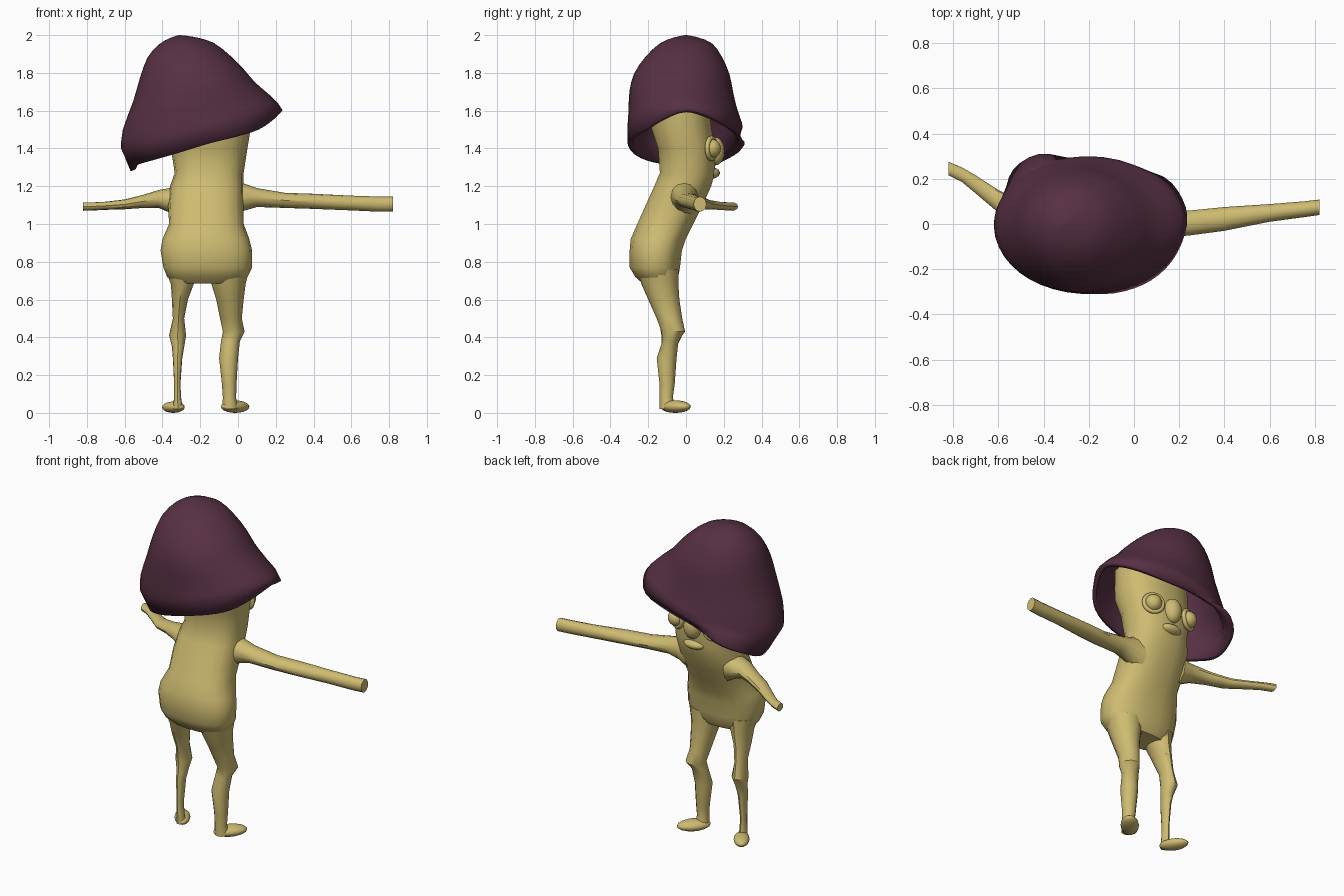
import bpy, bmesh, math

TAU = 2 * math.pi


def material(name, rgb):
    m = bpy.data.materials.new(name)
    m.diffuse_color = (*rgb, 1)
    return m


TAN = material("tan flesh", (0.62, 0.50, 0.165))
PLUM = material("plum cap", (0.095, 0.030, 0.058))


def finish(ob, mat, angle=35):
    ob.data.materials.append(mat)
    bpy.ops.object.select_all(action='DESELECT')
    ob.select_set(True)
    bpy.context.view_layer.objects.active = ob
    bpy.ops.object.shade_smooth_by_angle(angle=math.radians(angle))
    return ob


def loft(name, rings, mat, cap_start=True, cap_end=True, angle=35):
    """Skin a list of closed rings of equal length."""
    bm = bmesh.new()
    vs = [[bm.verts.new(p) for p in r] for r in rings]
    n = len(vs[0])
    for a, b in zip(vs, vs[1:]):
        for i in range(n):
            j = (i + 1) % n
            bm.faces.new((a[i], a[j], b[j], b[i]))
    if cap_start:
        bm.faces.new(vs[0][::-1])
    if cap_end:
        bm.faces.new(vs[-1])
    bmesh.ops.recalc_face_normals(bm, faces=bm.faces)
    me = bpy.data.meshes.new(name)
    bm.to_mesh(me)
    bm.free()
    ob = bpy.data.objects.new(name, me)
    bpy.context.collection.objects.link(ob)
    return finish(ob, mat, angle)


def oval(a0, a1, b0, b1, n, power=1.0):
    """Oval filling the box a0..a1 by b0..b1; power below 1 is boxier."""
    pts = []
    for i in range(n):
        c, s = math.cos(TAU * i / n), math.sin(TAU * i / n)
        c, s = [math.copysign(abs(v) ** power, v) for v in (c, s)]
        pts.append(((a0 + a1) / 2 + c * (a1 - a0) / 2, (b0 + b1) / 2 + s * (b1 - b0) / 2))
    return pts


def upright(name, rows, n, power=1.0):
    """Rows of z, x0, x1, y0, y1."""
    return loft(name, [[(x, y, z) for x, y in oval(x0, x1, y0, y1, n, power)]
                       for z, x0, x1, y0, y1 in rows], TAN)


def sideways(name, rows, n):
    """Rows of x, y0, y1, z0, z1."""
    return loft(name, [[(x, y, z) for y, z in oval(y0, y1, z0, z1, n)]
                       for x, y0, y1, z0, z1 in rows], TAN)


def spline(pts, steps, closed):
    """Catmull-Rom points through the given tuples."""
    n, out = len(pts), []
    get = (lambda i: pts[i % n]) if closed else (lambda i: pts[max(0, min(n - 1, i))])
    for i in range(n if closed else n - 1):
        quad = [get(i + k) for k in (-1, 0, 1, 2)]
        for s in range(steps):
            t = s / steps
            out.append(tuple(0.5 * (2 * b + (c - a) * t + (2 * a - 5 * b + 4 * c - d) * t * t
                                    + (3 * b - a - 3 * c + d) * t ** 3)
                             for a, b, c, d in zip(*quad)))
    if not closed:
        out.append(pts[-1])
    return out


def ball(name, loc, scale, rot=(0, 0, 0)):
    bpy.ops.mesh.primitive_uv_sphere_add(segments=16, ring_count=10, location=loc, rotation=rot)
    ob = bpy.context.object
    ob.name, ob.scale = name, scale
    return finish(ob, TAN, 50)


# Body: leaning stalk with round hips, head end hidden in the cap
upright("body", [
    (0.685, -0.33, 0.01, -0.23, -0.06), (0.72, -0.375, 0.05, -0.27, -0.04),
    (0.77, -0.395, 0.075, -0.30, -0.03), (0.86, -0.41, 0.075, -0.30, -0.02),
    (0.92, -0.40, 0.06, -0.295, 0.0), (1.00, -0.365, 0.03, -0.26, 0.04),
    (1.10, -0.37, 0.03, -0.215, 0.09), (1.20, -0.36, 0.03, -0.17, 0.135),
    (1.27, -0.335, 0.03, -0.14, 0.155), (1.40, -0.355, 0.05, -0.15, 0.155),
    (1.52, -0.37, 0.07, -0.19, 0.135), (1.68, -0.37, 0.07, -0.19, 0.12)], 18, 0.85)

# Legs
upright("right_leg", [
    (0.76, -0.16, 0.06, -0.26, -0.04), (0.68, -0.14, 0.04, -0.235, -0.04),
    (0.60, -0.115, 0.03, -0.20, -0.035), (0.50, -0.095, 0.02, -0.155, -0.02),
    (0.43, -0.08, 0.035, -0.13, -0.005), (0.38, -0.09, 0.01, -0.125, -0.04),
    (0.29, -0.10, 0.0, -0.155, -0.05), (0.15, -0.085, -0.008, -0.14, -0.06),
    (0.08, -0.08, -0.01, -0.14, -0.07), (0.02, -0.085, 0.0, -0.14, -0.05)], 12)
upright("left_leg", [
    (0.76, -0.385, -0.20, -0.25, -0.05), (0.68, -0.355, -0.235, -0.22, -0.05),
    (0.60, -0.35, -0.265, -0.19, -0.05), (0.50, -0.345, -0.285, -0.145, -0.04),
    (0.41, -0.365, -0.275, -0.13, -0.02), (0.35, -0.35, -0.285, -0.13, -0.05),
    (0.29, -0.345, -0.295, -0.14, -0.065), (0.15, -0.338, -0.305, -0.135, -0.08),
    (0.07, -0.34, -0.30, -0.135, -0.08), (0.02, -0.345, -0.29, -0.135, -0.07)], 12)

# Feet turned outwards
ball("right_foot", (-0.015, -0.055, 0.033), (0.052, 0.098, 0.033), (0, 0, math.radians(-42)))
ball("left_foot", (-0.342, -0.058, 0.030), (0.045, 0.085, 0.030), (0, 0, math.radians(34)))

# Arms, stretched out with cut ends
sideways("right_arm", [
    (-0.04, -0.09, 0.07, 1.03, 1.24), (0.03, -0.08, 0.06, 1.07, 1.215),
    (0.10, -0.065, 0.055, 1.09, 1.19), (0.25, -0.05, 0.06, 1.085, 1.165),
    (0.40, -0.03, 0.075, 1.08, 1.16), (0.60, 0.01, 0.088, 1.072, 1.15),
    (0.75, 0.03, 0.10, 1.065, 1.145), (0.82, 0.04, 0.108, 1.065, 1.145)], 12)
sideways("left_arm", [
    (-0.82, 0.215, 0.275, 1.07, 1.115), (-0.76, 0.185, 0.25, 1.072, 1.115),
    (-0.70, 0.135, 0.215, 1.075, 1.118), (-0.60, 0.05, 0.15, 1.078, 1.13),
    (-0.50, 0.0, 0.105, 1.085, 1.155), (-0.42, -0.05, 0.08, 1.085, 1.18),
    (-0.36, -0.08, 0.08, 1.06, 1.19), (-0.31, -0.09, 0.08, 1.03, 1.22)], 12)

# Face on the +y side: eyes in ringed sockets, nose and lip
for side, x, z, turn in (("right", -0.03, 1.40, -24), ("left", -0.285, 1.385, 24)):
    ball(side + "_eye", (x, 0.135, z), (0.05, 0.05, 0.05))
    bpy.ops.mesh.primitive_torus_add(
        location=(x, 0.135, z), rotation=(math.radians(90), 0, math.radians(turn)),
        major_segments=20, minor_segments=8, major_radius=0.055, minor_radius=0.013)
    bpy.context.object.name = side + "_eye_socket"
    finish(bpy.context.object, TAN, 50)
ball("nose", (-0.155, 0.155, 1.385), (0.055, 0.05, 0.075))
ball("lip", (-0.155, 0.135, 1.27), (0.07, 0.045, 0.03))

# Cap: lopsided bell from an uneven rim up to the crown
rim = spline([
    (0.235, 0.0, 1.605), (0.215, 0.11, 1.58), (0.13, 0.21, 1.53), (-0.05, 0.255, 1.49),
    (-0.25, 0.285, 1.46), (-0.42, 0.31, 1.42), (-0.535, 0.24, 1.36), (-0.57, 0.13, 1.30),
    (-0.565, 0.03, 1.28), (-0.54, -0.09, 1.31), (-0.46, -0.205, 1.335), (-0.32, -0.28, 1.375),
    (-0.14, -0.31, 1.43), (0.0, -0.285, 1.465), (0.11, -0.225, 1.50), (0.19, -0.13, 1.555)],
    3, True)
# left x, left z, right x, right z, front y, back y
levels = spline([
    (-0.62, 1.40, 0.215, 1.635, -0.31, 0.30), (-0.61, 1.50, 0.165, 1.685, -0.305, 0.275),
    (-0.555, 1.65, 0.09, 1.75, -0.30, 0.25), (-0.52, 1.77, 0.03, 1.82, -0.275, 0.23),
    (-0.48, 1.88, -0.04, 1.89, -0.215, 0.19), (-0.42, 1.95, -0.13, 1.96, -0.14, 0.14),
    (-0.36, 1.985, -0.23, 1.99, -0.065, 0.065), (-0.312, 2.0, -0.308, 2.0, -0.002, 0.002)],
    2, False)
angles = [math.atan2(y / 0.30, (x + 0.17) / 0.405) for x, y, z in rim]
rings = [rim]
for xl, zl, xr, zr, yf, yb in levels:
    ring = []
    for a in angles:
        u, v = math.cos(a), math.sin(a)
        ring.append(((xl + xr) / 2 + u * (xr - xl) / 2,
                     (yf + yb) / 2 + v * (yb - yf) / 2,
                     (zl + zr) / 2 + u * (zr - zl) / 2))
    rings.append(ring)
cap = loft("cap", rings, PLUM, cap_start=False, angle=45)
shell = cap.modifiers.new("shell", 'SOLIDIFY')
shell.thickness, shell.offset = 0.025, -1
